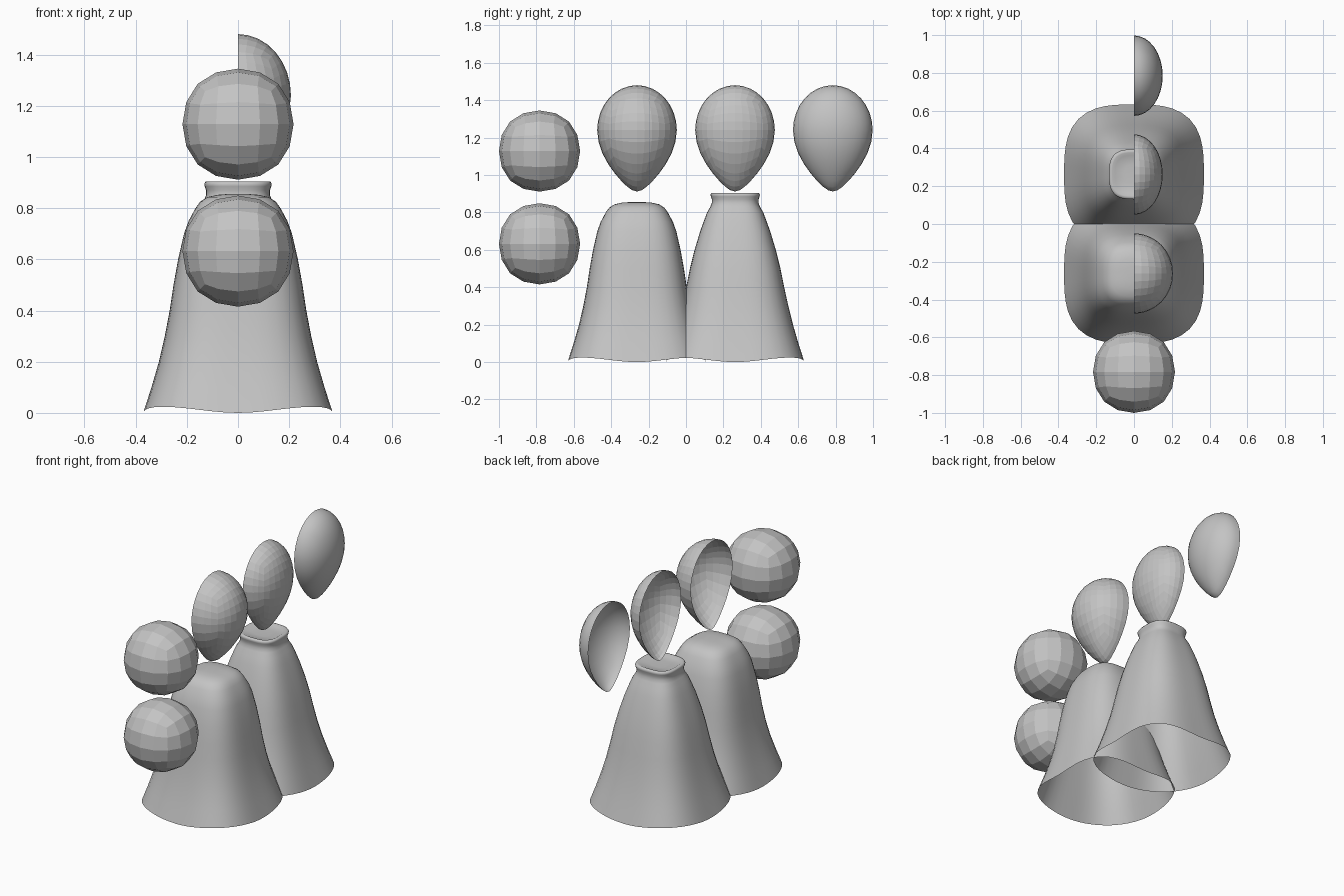
import bpy, bmesh, math

if "Cube" in bpy.data.objects:
    bpy.data.objects.remove(bpy.data.objects["Cube"])

gray = bpy.data.materials.new("plain_gray")
gray.diffuse_color = (0.55, 0.55, 0.55, 1)
gray.use_nodes = True
gray.node_tree.nodes["Principled BSDF"].inputs["Base Color"].default_value = gray.diffuse_color


def finish(name, bm, loc, smooth):
    for f in bm.faces:
        f.smooth = smooth
    me = bpy.data.meshes.new(name)
    bm.to_mesh(me)
    bm.free()
    me.materials.append(gray)
    ob = bpy.data.objects.new(name, me)
    ob.location = loc
    bpy.context.collection.objects.link(ob)
    return ob


def ball(name, y, z):
    # faceted quad ball from a subdivided cube
    bm = bmesh.new()
    bmesh.ops.create_cube(bm, size=0.517)
    ob = finish(name, bm, (0, y, z), False)
    mod = ob.modifiers.new("rounding", 'SUBSURF')
    mod.levels = mod.render_levels = 2


def half_egg(name, y, depth, smooth):
    # quad sphere, halved at x = 0, with a tapered lower end
    bm = bmesh.new()
    bmesh.ops.create_cube(bm, size=2)
    bmesh.ops.subdivide_edges(bm, edges=bm.edges[:], cuts=7, use_grid_fill=True)
    for v in bm.verts:
        v.co = [math.tan(c * math.pi / 4) for c in v.co]
        v.co.normalize()
    bmesh.ops.bisect_plane(bm, geom=bm.verts[:] + bm.edges[:] + bm.faces[:], dist=1e-4,
                           plane_co=(0, 0, 0), plane_no=(1, 0, 0), clear_inner=True)
    for v in bm.verts:
        t = v.co.z
        taper = 1 - 0.43 * t * t if t < 0 else 1
        v.co = (v.co.x * depth * taper, v.co.y * 0.213 * taper,
                t * (0.24 if t > 0 else 0.328))
    finish(name, bm, (0, y, 1.24), smooth)


def bell(name, y, profile, n=48):
    # rounded-square rings, open at the bottom, rim lifted at the corners
    bm = bmesh.new()
    rings = []
    for r, z in profile:
        ring = []
        for i in range(n):
            a = 2 * math.pi * i / n
            c, s = math.cos(a), math.sin(a)
            k = r / (abs(c) ** 3 + abs(s) ** 3) ** (1 / 3)
            lift = 0.024 * math.sin(2 * a) ** 2 * max(0, 1 - z / 0.3)
            ring.append(bm.verts.new((k * c, k * s, z + lift)))
        rings.append(ring)
    for lo, hi in zip(rings, rings[1:]):
        for i in range(n):
            j = (i + 1) % n
            bm.faces.new((lo[i], lo[j], hi[j], hi[i]))
    bm.faces.new(rings[-1])
    finish(name, bm, (0, y, 0), True)


# stacked balls at the front
ball("upper_ball", -0.783, 1.128)
ball("lower_ball", -0.783, 0.632)

# three hollow half eggs
half_egg("deep_half_egg", -0.262, 0.207, False)
half_egg("shallow_half_egg", 0.262, 0.152, False)
half_egg("smooth_half_egg", 0.785, 0.152, True)

# domed bell and necked bell
bell("domed_bell", -0.263,
     [(0.37, 0), (0.338, 0.1), (0.309, 0.2), (0.286, 0.3), (0.267, 0.4), (0.252, 0.5),
      (0.234, 0.6), (0.211, 0.7), (0.193, 0.75), (0.166, 0.8), (0.148, 0.825),
      (0.12, 0.843), (0.08, 0.852), (0.04, 0.855)])
bell("necked_bell", 0.263,
     [(0.37, 0), (0.338, 0.1), (0.309, 0.2), (0.284, 0.3), (0.262, 0.4), (0.242, 0.5),
      (0.217, 0.6), (0.187, 0.7), (0.169, 0.75), (0.15, 0.8), (0.133, 0.83), (0.125, 0.85),
      (0.125, 0.87), (0.13, 0.885), (0.132, 0.895), (0.127, 0.903), (0.115, 0.904),
      (0.10, 0.896), (0.05, 0.893)])
